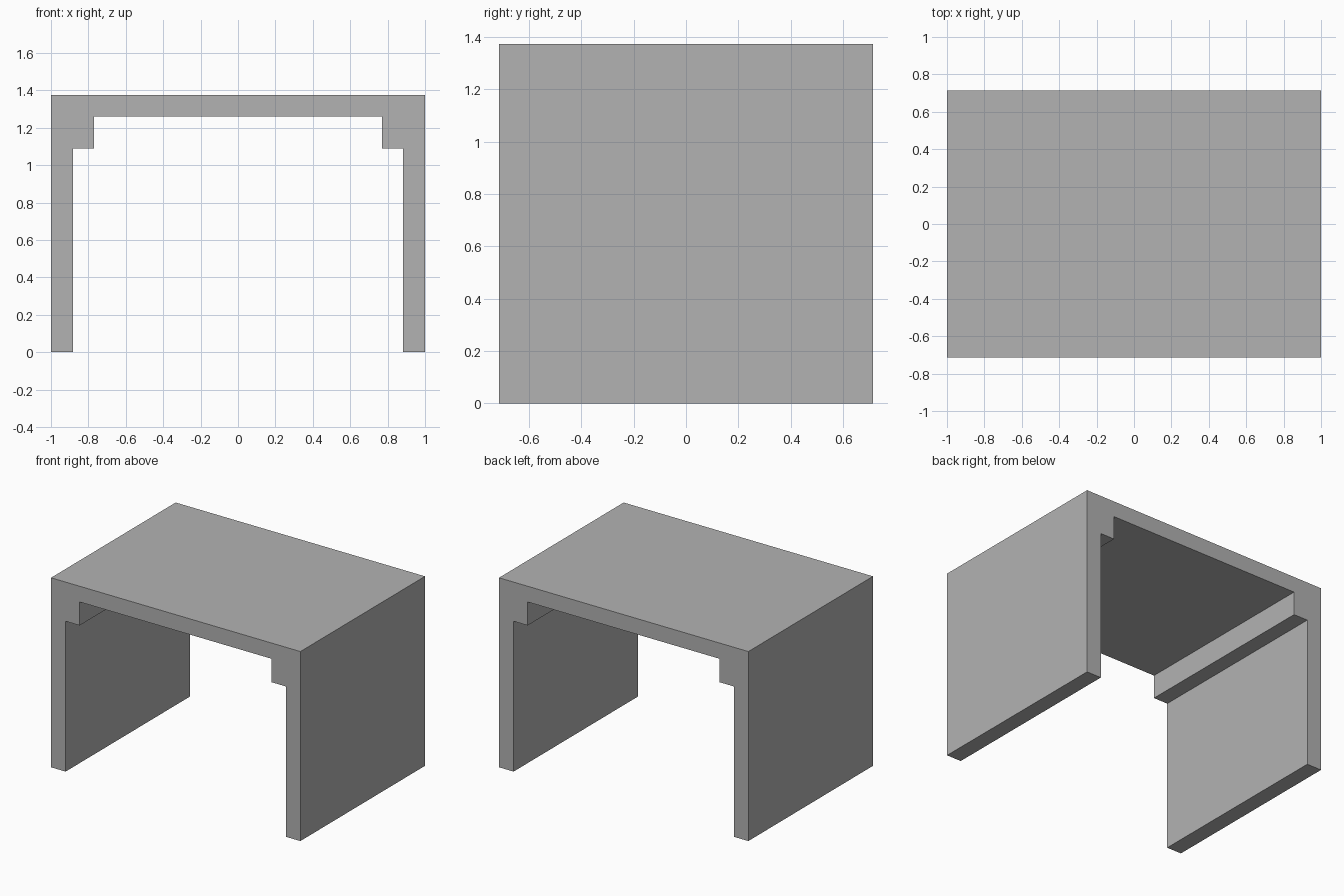
import bpy
import bmesh

cube = bpy.data.objects.get("Cube")
if cube:
    bpy.data.objects.remove(cube, do_unlink=True)

HALF_DEPTH = 0.714

# Plain grey material
grey = bpy.data.materials.new("plain_grey")
grey.use_nodes = True
colour = (0.448, 0.448, 0.448, 1)
grey.diffuse_color = colour
grey.node_tree.nodes["Principled BSDF"].inputs["Base Color"].default_value = colour

# Right half of the arch profile: outer edge, foot, corner step, ceiling
half = [(1, 1.374), (1, 0), (0.883, 0), (0.883, 1.09), (0.77, 1.09), (0.77, 1.26)]
profile = half + [(-x, z) for x, z in reversed(half)]

# Stepped arch: one profile extruded from front to back
bm = bmesh.new()
front = bm.faces.new([bm.verts.new((x, -HALF_DEPTH, z)) for x, z in profile])
result = bmesh.ops.extrude_face_region(bm, geom=[front], use_keep_orig=True)
moved = [v for v in result["geom"] if isinstance(v, bmesh.types.BMVert)]
bmesh.ops.translate(bm, verts=moved, vec=(0, 2 * HALF_DEPTH, 0))
bmesh.ops.recalc_face_normals(bm, faces=bm.faces)

mesh = bpy.data.meshes.new("stepped_arch")
bm.to_mesh(mesh)
bm.free()
mesh.materials.append(grey)
arch = bpy.data.objects.new("stepped_arch", mesh)
bpy.context.collection.objects.link(arch)
